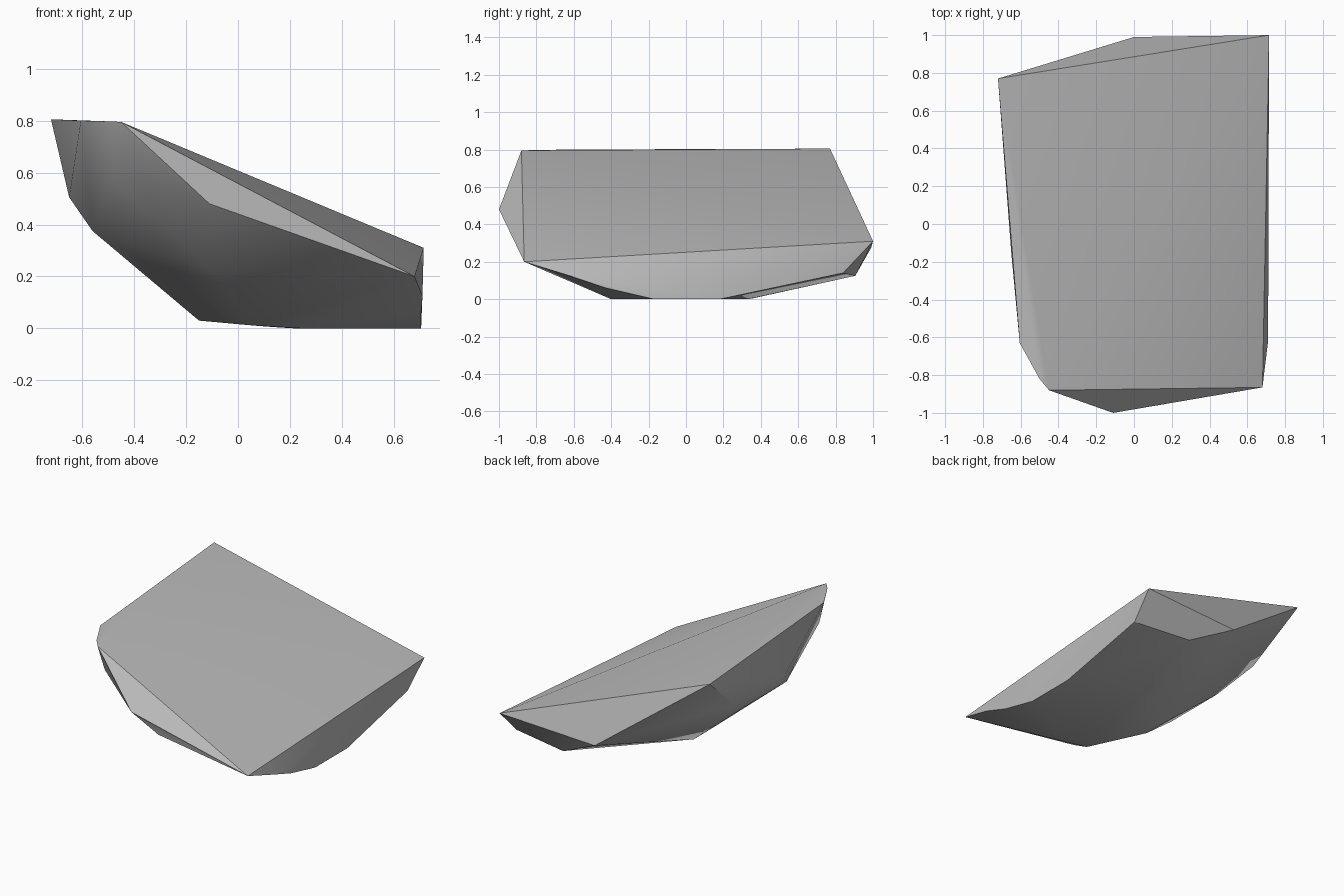
import bpy
import bmesh
import math

default_cube = bpy.data.objects.get("Cube")
if default_cube:
    bpy.data.objects.remove(default_cube, do_unlink=True)


def make_material(name, value):
    """One plain flat grey."""
    material = bpy.data.materials.new(name)
    material.use_nodes = True
    colour = (value, value, value, 1.0)
    material.diffuse_color = colour
    shader = next(n for n in material.node_tree.nodes if n.type == "BSDF_PRINCIPLED")
    shader.inputs["Base Color"].default_value = colour
    shader.inputs["Roughness"].default_value = 0.8
    return material


def convex_stone(name, rings, material):
    """Wrap rings of corner points in a convex skin, smooth except at hard ridges."""
    bm = bmesh.new()
    for ring in rings:
        for corner in ring:
            bm.verts.new(corner)
    hull = bmesh.ops.convex_hull(bm, input=bm.verts)
    unused = set(hull["geom_interior"]) | set(hull["geom_unused"])
    loose = [v for v in unused if isinstance(v, bmesh.types.BMVert) and v.is_valid]
    bmesh.ops.delete(bm, geom=loose, context="VERTS")
    bmesh.ops.recalc_face_normals(bm, faces=bm.faces)
    mesh = bpy.data.meshes.new(name)
    bm.to_mesh(mesh)
    bm.free()
    mesh.materials.append(material)
    stone = bpy.data.objects.new(name, mesh)
    bpy.context.scene.collection.objects.link(stone)
    bpy.ops.object.select_all(action="DESELECT")
    stone.select_set(True)
    bpy.context.view_layer.objects.active = stone
    bpy.ops.object.shade_smooth_by_angle(angle=math.radians(30))
    return stone


# Rim of the large sloping top face
top_rim = [
    (-.72, .77, .805), (.715, 1, .31), (.68, -.865, .2),
    (-.45, -.88, .795), (-.5, -.82, .797), (-.605, -.63, .8),
]

# Chipped front and back ends
end_chips = [
    (-.11, -1, .48), (-.48, -.76, .58), (-.1, -.72, .22),
    (0, .99, .275), (.3, .905, .125),
]

# Steep low side on the left
low_side = [
    (.7, .84, .14), (.705, .18, 0), (.705, -.17, 0),
    (.705, -.43, .06), (.71, -.62, .125),
]

# Rounded belly rising to the high right side
belly = [
    (.05, -.41, .012), (.25, -.4, 0), (.14, .36, .005), (.22, .33, 0),
    (-.15, -.05, .03), (-.15, .13, .03),
    (-.56, -.29, .375), (-.56, .155, .375),
    (-.65, -.15, .505), (-.65, .41, .505),
]

stone_grey = make_material("stone_grey", .5)
convex_stone("split_boulder", [top_rim, end_chips, low_side, belly], stone_grey)
